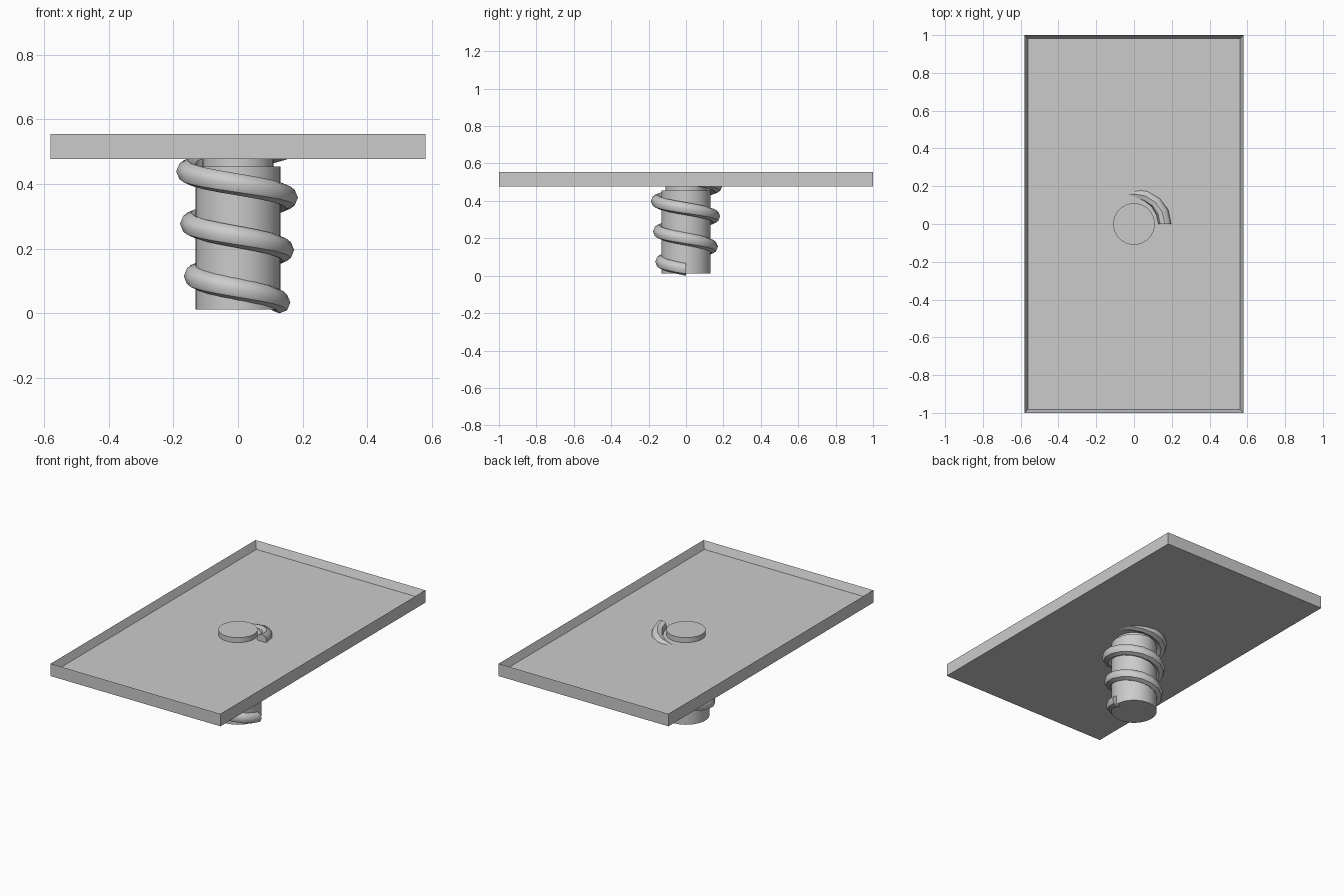
import bpy, bmesh
from math import cos, sin, pi
from mathutils import Vector

if "Cube" in bpy.data.objects:
    bpy.data.objects.remove(bpy.data.objects["Cube"])


def finish(name, bm, smooth=True):
    bmesh.ops.recalc_face_normals(bm, faces=bm.faces)
    mesh = bpy.data.meshes.new(name)
    bm.to_mesh(mesh)
    bm.free()
    ob = bpy.data.objects.new(name, mesh)
    bpy.context.collection.objects.link(ob)
    if smooth:
        bpy.ops.object.select_all(action='DESELECT')
        ob.select_set(True)
        bpy.context.view_layer.objects.active = ob
        bpy.ops.object.shade_smooth_by_angle(angle=pi / 4)
    return ob


def cylinder(name, radius, z0, z1):
    bm = bmesh.new()
    bmesh.ops.create_cone(bm, cap_ends=True, segments=32, radius1=radius,
                          radius2=radius, depth=z1 - z0)
    bmesh.ops.translate(bm, verts=bm.verts, vec=(0, 0, (z0 + z1) / 2))
    return finish(name, bm)


# Shallow tray top with a raised rim
bm = bmesh.new()
bmesh.ops.create_cube(bm, size=1)
bmesh.ops.scale(bm, verts=bm.verts, vec=(1.16, 2.0, 0.077))
bmesh.ops.translate(bm, verts=bm.verts, vec=(0, 0, 0.5165))
bm.normal_update()
top = [f for f in bm.faces if f.normal.z > 0.9]
bmesh.ops.inset_region(bm, faces=top, thickness=0.026)
bmesh.ops.translate(bm, verts=top[0].verts, vec=(0, 0, -0.046))
finish("tray", bm, smooth=False)

# Central column and the narrower pin that pokes through the tray
cylinder("column", 0.132, 0.012, 0.455)
cylinder("pin", 0.11, 0.44, 0.54)

# Coil: three clockwise rising turns that widen slightly toward the top
TURNS, PER_TURN, SIDES, TUBE = 3, 16, 8, 0.034
bm = bmesh.new()
rings = []
steps = TURNS * PER_TURN
for i in range(steps + 1):
    t = i / steps
    a = -2 * pi * TURNS * t
    radial = Vector((cos(a), sin(a), 0))
    centre = radial * (0.128 + 0.035 * t) + Vector((0, 0, 0.034 + 0.486 * t))
    rings.append([bm.verts.new(centre + TUBE * (radial * cos(b) + Vector((0, 0, sin(b)))))
                  for b in (2 * pi * k / SIDES for k in range(SIDES))])
for r0, r1 in zip(rings, rings[1:]):
    for k in range(SIDES):
        n = (k + 1) % SIDES
        bm.faces.new((r0[k], r0[n], r1[n], r1[k]))
bm.faces.new(rings[0])
bm.faces.new(rings[-1])
finish("coil", bm).data.shade_smooth()
